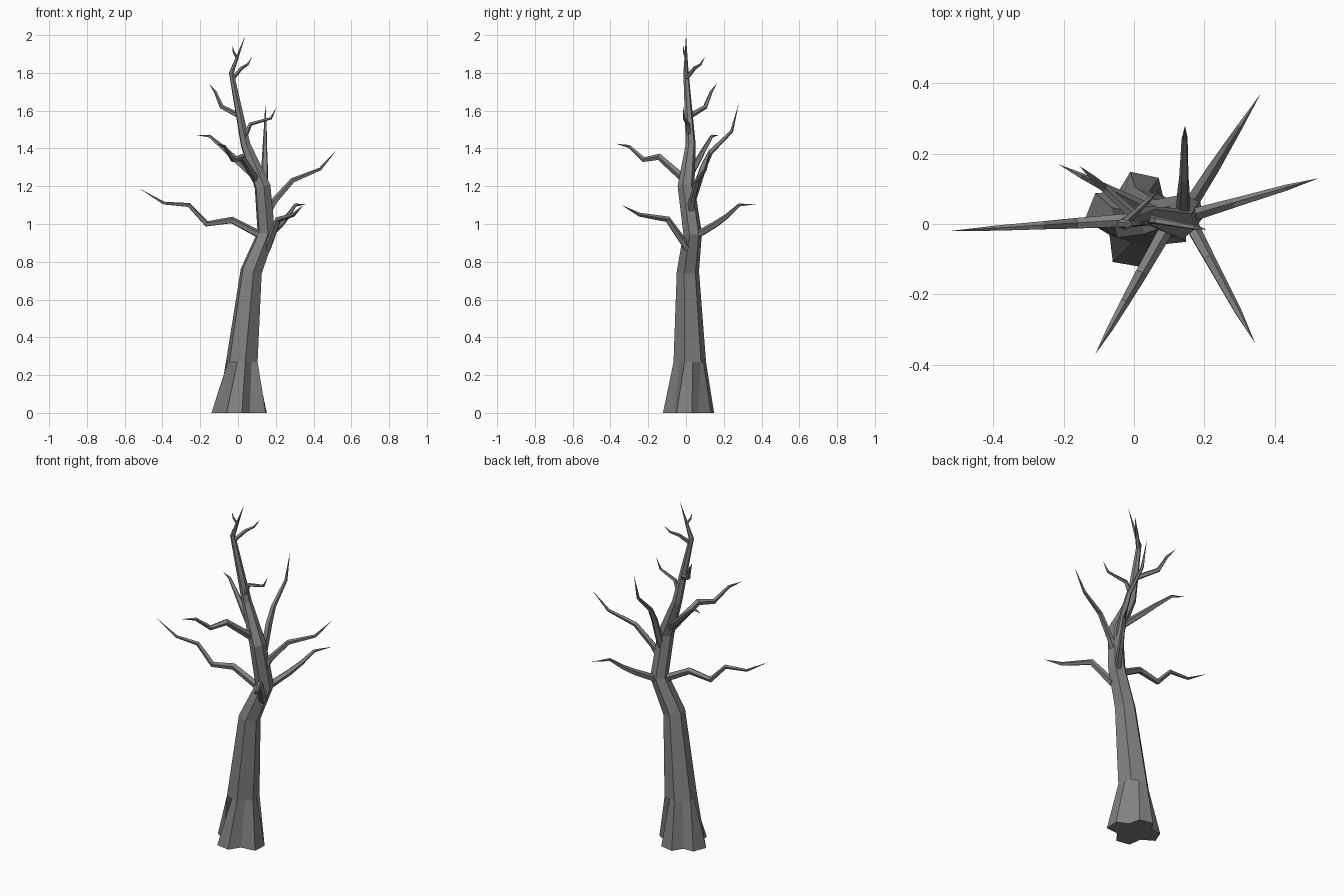
import bpy, bmesh, math
from mathutils import Vector

cube = bpy.data.objects.get("Cube")
if cube:
    bpy.data.objects.remove(cube, do_unlink=True)

# One grey bark colour
GREY = (0.22, 0.22, 0.22, 1)
bark = bpy.data.materials.new("grey_bark")
bark.use_nodes = True
bark.diffuse_color = GREY
bsdf = bark.node_tree.nodes["Principled BSDF"]
bsdf.inputs["Base Color"].default_value = GREY
bsdf.inputs["Roughness"].default_value = 0.9


def finish(bm, name):
    """Turn the bmesh into a flat-shaded bark object."""
    bmesh.ops.recalc_face_normals(bm, faces=bm.faces)
    mesh = bpy.data.meshes.new(name)
    bm.to_mesh(mesh)
    bm.free()
    mesh.materials.append(bark)
    bpy.context.collection.objects.link(bpy.data.objects.new(name, mesh))


def circle(centre, u, v, radius, sides):
    angles = [math.tau * i / sides for i in range(sides)]
    return [centre + (u * math.cos(a) + v * math.sin(a)) * radius for a in angles]


def bridge(bm, lower, upper):
    count = len(lower)
    for i in range(count):
        j = (i + 1) % count
        bm.faces.new((lower[i], lower[j], upper[j], upper[i]))


def limb(name, points, radii, sides, first_dir, side_dir):
    """Faceted tube along a crooked path, closing to a point at its end."""
    bm = bmesh.new()
    u = side_dir
    previous = None
    for k, radius in enumerate(radii):
        tangent = first_dir
        if k:
            ahead = (points[k + 1] - points[k]).normalized()
            behind = (points[k] - points[k - 1]).normalized()
            tangent = (ahead + behind).normalized()
        u = (u - tangent * u.dot(tangent)).normalized()
        corners = circle(points[k], u, tangent.cross(u), radius, sides)
        ring = [bm.verts.new(corner) for corner in corners]
        if previous:
            bridge(bm, previous, ring)
        else:
            bm.faces.new(ring[::-1])
        previous = ring
    tip = bm.verts.new(points[-1])
    for i in range(sides):
        bm.faces.new((previous[i], previous[(i + 1) % sides], tip))
    finish(bm, name)


def branch(name, start, tip, *kinks):
    """Branch straight in plan; each kink is (fraction along it, height)."""
    start, tip = Vector(start), Vector(tip)
    path = [start]
    for fraction, height in kinks:
        bend = start.lerp(tip, fraction)
        bend.z = height
        path.append(bend)
    path.append(tip)
    thickness = 0.006 + 0.036 * min((tip - start).length, 0.45)
    steps = len(path) - 1
    radii = [thickness * (1 - k / steps) ** 0.65 for k in range(steps)]
    first_dir = (path[1] - start).normalized()
    limb(name, path, radii, 5, first_dir, Vector((0.2, 0.1, 1)))


# Trunk: six-sided, leaning left, then bending back to the crown
UP = Vector((0, 0, 1))
flare_top = Vector((0.02, 0.02, 0.27))
flare_radius = 0.088
turn = math.radians(-18)
side = Vector((math.cos(turn), math.sin(turn), 0))
bends = [(0.07, 0.01, 0.75), (0.15, 0.035, 0.95), (0.13, 0, 1.2),
         (0.04, 0.025, 1.42), (-0.035, 0, 1.8), (0.04, 0, 2)]
limb("trunk", [flare_top] + [Vector(p) for p in bends],
     [flare_radius, 0.06, 0.05, 0.045, 0.027, 0.014], 6, UP, side)

# Root flare: four blunt lobes with valleys between, merging into the trunk
lobes = [Vector(p) for p in ((0.15, -0.01, 0), (0.03, 0.14, 0),
                             (-0.125, 0.05, 0), (-0.02, -0.115, 0))]
bm = bmesh.new()
low = []
for i, lobe in enumerate(lobes):
    half_width = UP.cross(lobe).normalized() * 0.041
    valley = (lobe + lobes[(i + 1) % len(lobes)]) * 0.48
    low += [bm.verts.new(p) for p in (lobe - half_width, lobe + half_width, valley)]
high = []
corners = circle(flare_top, side, UP.cross(side), flare_radius, 6)
for corner, following in zip(corners, corners[1:] + corners[:1]):
    high += [bm.verts.new(corner), bm.verts.new(corner.lerp(following, 0.5))]
bridge(bm, low, high)
bm.faces.new(low[::-1])
finish(bm, "root_flare")

# Main branches
branch("right_long_branch", (0.14, 0.02, 0.93), (-0.525, -0.02, 1.19),
       (0.26, 1.02), (0.46, 1), (0.6, 1.1), (0.8, 1.11))
branch("left_long_branch", (0.15, 0.02, 1.05), (0.525, 0.13, 1.395),
       (0.11, 1.12), (0.37, 1.23), (0.76, 1.29))
branch("front_upper_branch", (0.1, 0, 1.23), (-0.11, -0.37, 1.425),
       (0.38, 1.355), (0.6, 1.34), (0.81, 1.41))
branch("front_lower_branch", (0.155, 0.01, 0.87), (0.345, -0.34, 1.1),
       (0.31, 1.025), (0.74, 1.05))
branch("back_lower_branch", (0.15, 0.04, 0.93), (0.36, 0.37, 1.105),
       (0.36, 1), (0.53, 1.04), (0.73, 1.1))
branch("back_upright_branch", (0.14, 0.02, 1.09), (0.145, 0.28, 1.64),
       (0.27, 1.3), (0.42, 1.38), (0.85, 1.49))
branch("back_right_branch", (0.09, 0.015, 1.25), (-0.215, 0.17, 1.47),
       (0.33, 1.34), (0.54, 1.4), (0.79, 1.465))

# Upper branches and crown twigs
branch("upper_right_branch", (0.01, 0.015, 1.57), (-0.155, 0.165, 1.745),
       (0.58, 1.62), (0.79, 1.7))
branch("upper_left_branch", (0.035, 0.015, 1.46), (0.205, -0.015, 1.62),
       (0.18, 1.53), (0.82, 1.56))
branch("crown_left_twig", (-0.03, 0, 1.77), (0.075, 0.1, 1.885),
       (0.45, 1.825), (0.77, 1.845))
branch("crown_right_twig", (-0.005, 0, 1.88), (-0.03, -0.015, 1.945),
       (0.7, 1.91))
